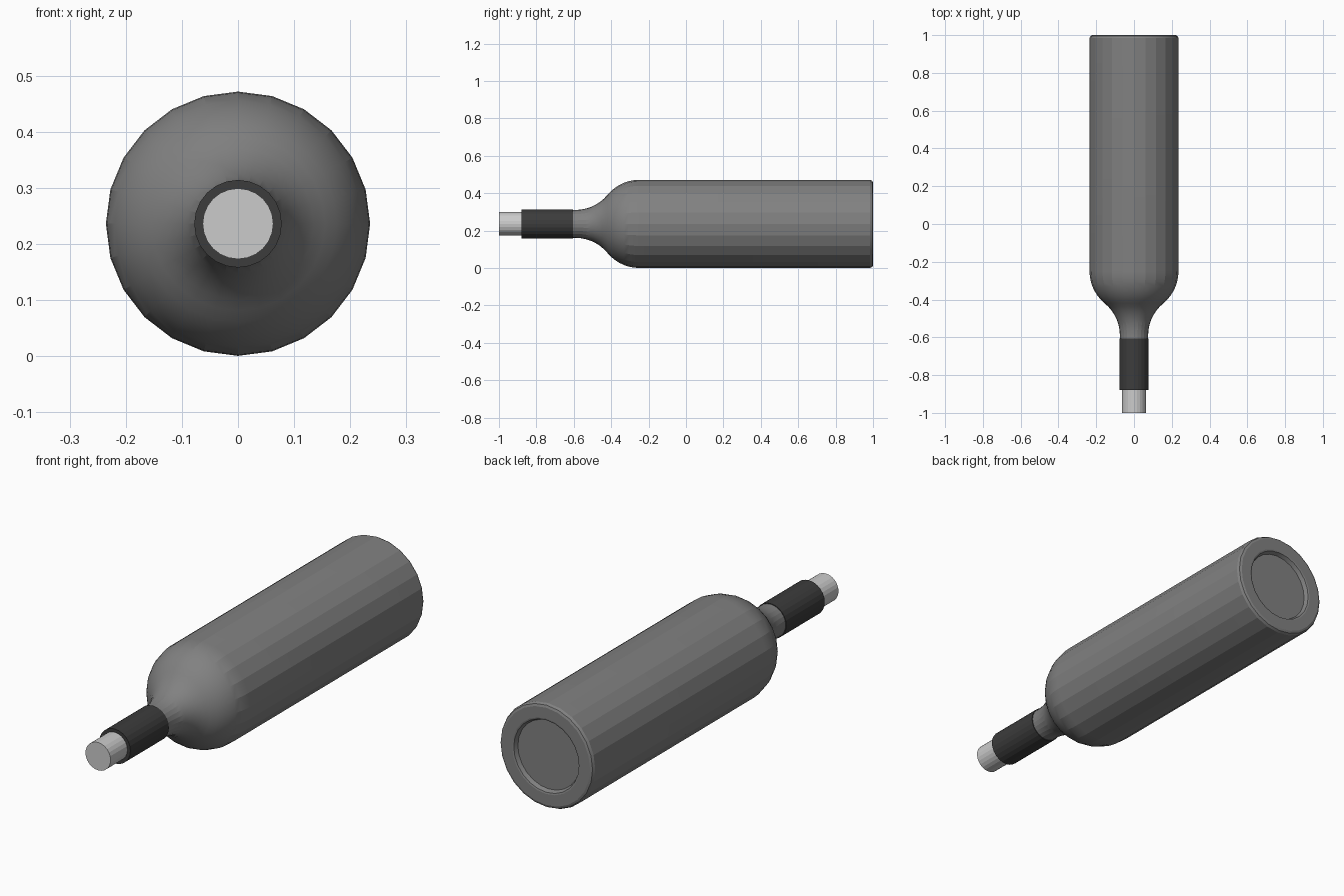
import bpy, bmesh, math

if "Cube" in bpy.data.objects:
    bpy.data.objects.remove(bpy.data.objects["Cube"])

SIDES = 24
AXIS_Z = 0.236


def material(name, v):
    m = bpy.data.materials.new(name)
    m.diffuse_color = (v, v, v, 1)
    m.use_nodes = True
    m.node_tree.nodes["Principled BSDF"].inputs["Base Color"].default_value = m.diffuse_color
    return m


def lathe(name, profile, mat=None):
    """Revolve (y, radius) points round the bottle axis; radius 0 closes an end."""
    bm = bmesh.new()
    rings = []
    for y, r in profile:
        if r == 0:
            rings.append([bm.verts.new((0, y, AXIS_Z))])
        else:
            rings.append([bm.verts.new((r * math.sin(math.tau * i / SIDES), y,
                                        AXIS_Z + r * math.cos(math.tau * i / SIDES)))
                          for i in range(SIDES)])
    for a, b in zip(rings, rings[1:]):
        for i in range(SIDES):
            j = (i + 1) % SIDES
            quad = [a[i % len(a)], a[j % len(a)], b[j % len(b)], b[i % len(b)]]
            bm.faces.new(list(dict.fromkeys(quad)))
    bmesh.ops.recalc_face_normals(bm, faces=bm.faces)
    me = bpy.data.meshes.new(name)
    bm.to_mesh(me)
    bm.free()
    ob = bpy.data.objects.new(name, me)
    bpy.context.collection.objects.link(ob)
    if mat:
        me.materials.append(mat)
    bpy.ops.object.select_all(action='DESELECT')
    ob.select_set(True)
    bpy.context.view_layer.objects.active = ob
    # smooth along the curves, facets stay visible round the body
    bpy.ops.object.shade_smooth_by_angle(angle=math.radians(14))
    return ob


# Glass: recessed base, rounded rim, straight body, S-shaped shoulder, neck
R, ARC, JOIN = 0.2355, 0.22, math.radians(50.6)
STEPS = 7
profile = [(0.98, 0), (0.98, 0.155), (0.998, 0.163), (1.0, 0.17), (1.0, 0.22),
           (0.996, 0.23), (0.985, R)]
for k in range(STEPS + 1):
    t = JOIN * k / STEPS
    profile.append((-0.25 - ARC * math.sin(t), R - ARC + ARC * math.cos(t)))
y0, r0 = profile[-1]
for k in range(1, STEPS + 1):
    t = JOIN * (1 - k / STEPS)
    profile.append((y0 - ARC * (math.sin(JOIN) - math.sin(t)),
                    r0 - ARC * (math.cos(t) - math.cos(JOIN))))
neck = profile[-1][1]
profile += [(-0.87, neck), (-0.87, 0)]
lathe("bottle_glass", profile, material("glass_grey", 0.22))

# Dark sleeve round the neck
lathe("neck_sleeve", [(-0.605, 0.07), (-0.605, 0.078), (-0.88, 0.078), (-0.88, 0.06)],
      material("sleeve_dark", 0.045))

# Cork stopper
lathe("cork", [(-0.84, 0), (-0.84, 0.063), (-1.0, 0.063), (-1.0, 0)],
      material("cork_light", 0.6))
